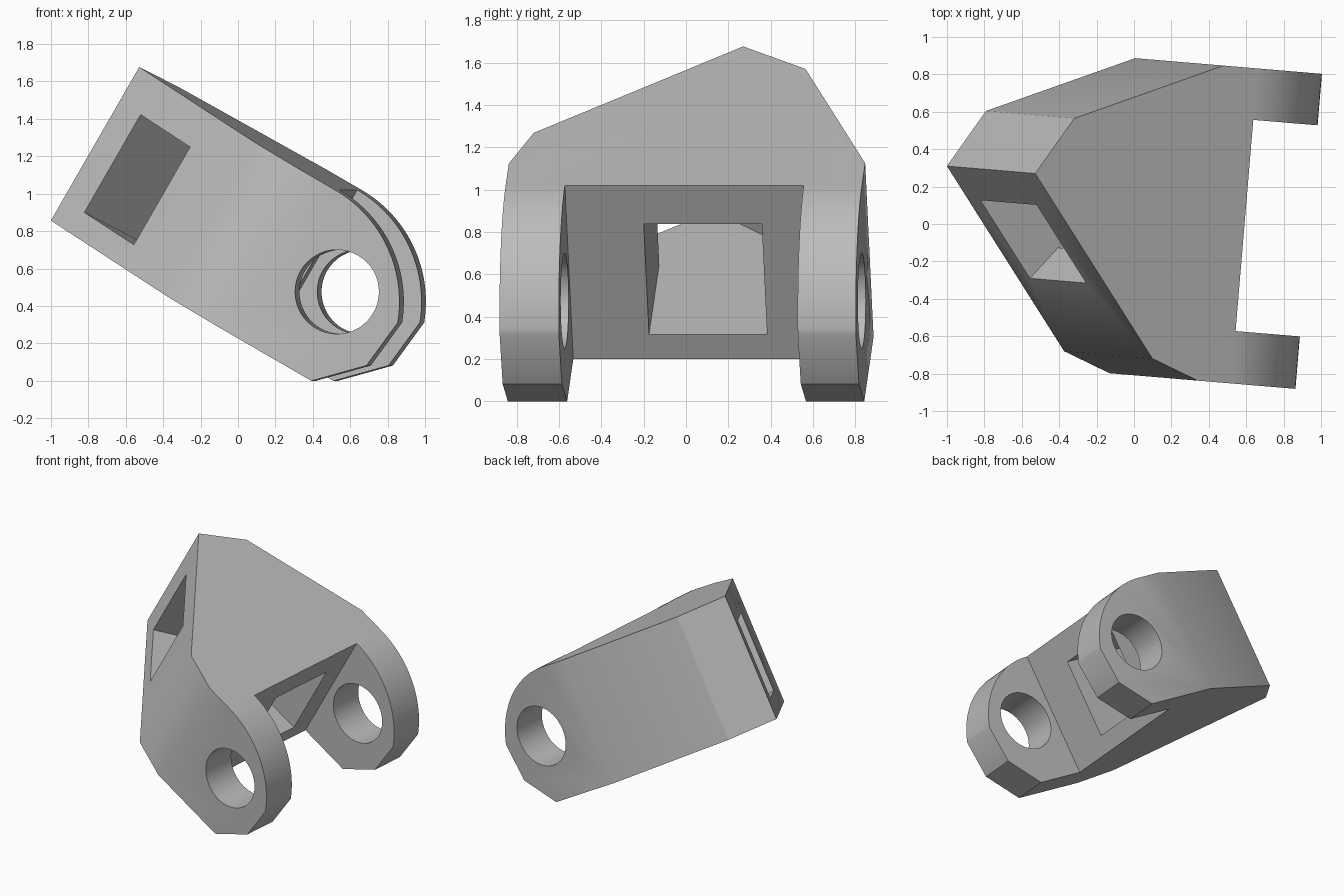
import bpy, bmesh, math
from mathutils import Matrix

cube = bpy.data.objects.get("Cube")
if cube:
    bpy.data.objects.remove(cube, do_unlink=True)

grey = bpy.data.materials.new("mid grey")
grey.use_nodes = True
colour = (0.5, 0.5, 0.5, 1)
grey.diffuse_color = colour
grey.node_tree.nodes["Principled BSDF"].inputs["Base Color"].default_value = colour

BOTTOM, TOP = 0.23, 1.178      # body thickness
FRONT, BACK = -0.806, 0.884    # body width
PIN = (0.281, 0.711)           # hinge axis


def prism(name, outline, low, high, sideways=False):
    """Extrude an outline: plan (length, width), or side profile (length, height)."""
    bm = bmesh.new()

    def place(a, b, c):
        return (a, c, b) if sideways else (a, b, c)
    face = bm.faces.new([bm.verts.new(place(a, b, low)) for a, b in outline])
    new = bmesh.ops.extrude_face_region(bm, geom=[face])["geom"]
    shift = place(0, 0, high - low)
    bmesh.ops.translate(bm, verts=[v for v in new if isinstance(v, bmesh.types.BMVert)], vec=shift)
    bmesh.ops.recalc_face_normals(bm, faces=bm.faces)
    mesh = bpy.data.meshes.new(name)
    bm.to_mesh(mesh)
    bm.free()
    mesh.materials.append(grey)
    obj = bpy.data.objects.new(name, mesh)
    bpy.context.collection.objects.link(obj)
    return obj


def arc(cx, cy, radius, start, end, steps):
    angles = [math.radians(start + (end - start) * i / steps) for i in range(steps + 1)]
    return [(cx + radius * math.cos(a), cy + radius * math.sin(a)) for a in angles]


def cut(target, cutter, operation="DIFFERENCE"):
    cutter.hide_render = True
    mod = target.modifiers.new(cutter.name, "BOOLEAN")
    mod.object, mod.operation, mod.solver = cutter, operation, "EXACT"
    bpy.ops.object.select_all(action="DESELECT")
    bpy.context.view_layer.objects.active = target
    target.select_set(True)
    bpy.ops.object.modifier_apply(modifier=mod.name)
    bpy.data.objects.remove(cutter, do_unlink=True)


# Side profile: flat body ending in rounded, chamfered lugs
round_radius = 0.69
profile = [(-1.6, BOTTOM), (0.4, BOTTOM), (0.615, 0.449)]
profile += arc(0, TOP - round_radius, round_radius, 20.7, 90, 24) + [(-1.6, TOP)]
bracket = prism("hinge_bracket", profile, FRONT, BACK, sideways=True)

# Plan outline: pointed rear end with angled flanks
plan = [(1, FRONT), (1, BACK), (-0.212, BACK), (-1.102, 0.536),
        (-1.314, 0.225), (-0.497, -0.709), (-0.205, FRONT)]
# The straight sides lie outside the profile to avoid coplanar faces
plan[0:3] = [(1, FRONT - 0.1), (1, BACK + 0.1), (0.045, BACK + 0.1)]
plan[-1] = (-0.205 + 0.298, FRONT - 0.1)
cut(bracket, prism("plan_cutter", plan, 0, 1.5), "INTERSECT")

# Slot between the two lugs
slot = [(0, -0.525), (1, -0.525), (1, 0.608), (0, 0.608)]
cut(bracket, prism("slot_cutter", slot, 0, 1.5))

# Passage from the slot, bending out through the slanted front flank
passage = [(0.2, -0.16), (0.2, 0.40), (-0.86, 0.40), (-1.346, -0.139),
           (-1.002, -0.535), (-0.665, -0.16)]
cut(bracket, prism("passage_cutter", passage, 0.365, 0.968))

# Pin hole through both lugs
hole = arc(PIN[0], PIN[1], 0.225, 0, 352.5, 47)
cut(bracket, prism("pin_hole_cutter", hole, -1.2, 1.2, sideways=True))

# Tilt the bracket and turn it slightly
tilt = Matrix.Rotation(math.radians(-4.8), 4, "Z") @ Matrix.Rotation(math.radians(30), 4, "Y")
bracket.data.transform(tilt)
bpy.context.view_layer.objects.active = bracket
bracket.select_set(True)
bpy.ops.object.shade_smooth_by_angle(angle=math.radians(32))
